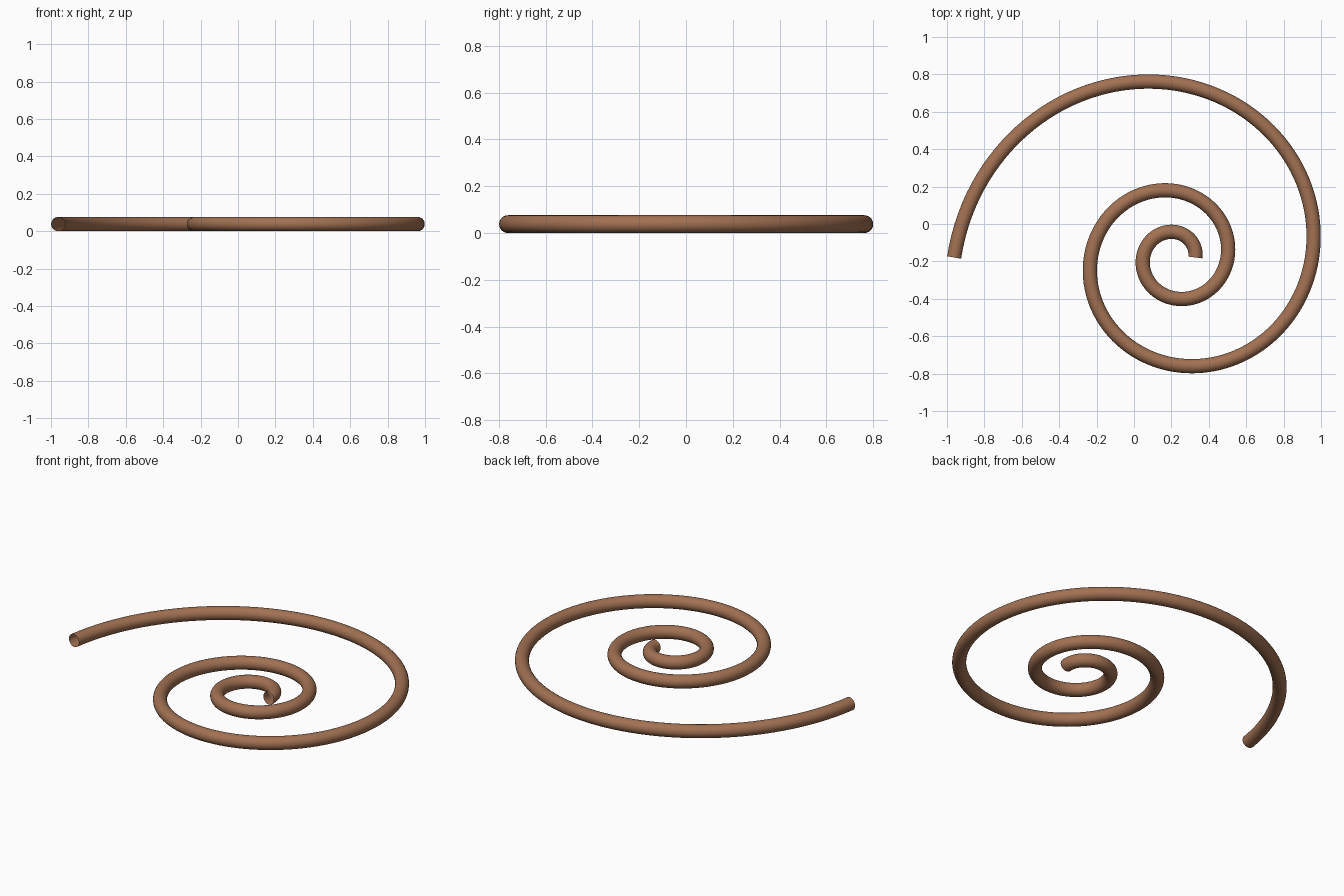
import bpy
import math

if "Cube" in bpy.data.objects:
    bpy.data.objects.remove(bpy.data.objects["Cube"])

TUBE = 0.038             # tube radius
START = 0.1066           # spiral radius at the inner end
GROWTH = 0.1532          # logarithmic growth per radian
TURNS = 2.5
CENTRE = (0.221, -0.179)
STEPS = 320

# Warm brown
brown = bpy.data.materials.new("warm_brown")
brown.diffuse_color = (0.36, 0.165, 0.085, 1.0)
brown.use_nodes = True
brown.node_tree.nodes["Principled BSDF"].inputs["Base Color"].default_value = brown.diffuse_color

# Logarithmic spiral path with a round, open-ended tube
curve = bpy.data.curves.new("spiral_tube", 'CURVE')
curve.dimensions = '3D'
curve.twist_mode = 'Z_UP'
curve.bevel_depth = TUBE
curve.bevel_resolution = 10
curve.use_fill_caps = False
spline = curve.splines.new('POLY')
spline.points.add(STEPS)
for i, point in enumerate(spline.points):
    angle = TURNS * 2 * math.pi * i / STEPS
    radius = START * math.exp(GROWTH * angle)
    point.co = (CENTRE[0] + radius * math.cos(angle),
                CENTRE[1] + radius * math.sin(angle), TUBE, 1.0)
spline.use_smooth = True
curve.materials.append(brown)

tube = bpy.data.objects.new("spiral_tube", curve)
bpy.context.collection.objects.link(tube)

# Turn the swept curve into a smooth mesh
bpy.context.view_layer.objects.active = tube
tube.select_set(True)
bpy.ops.object.convert(target='MESH')
bpy.ops.object.shade_smooth_by_angle()
